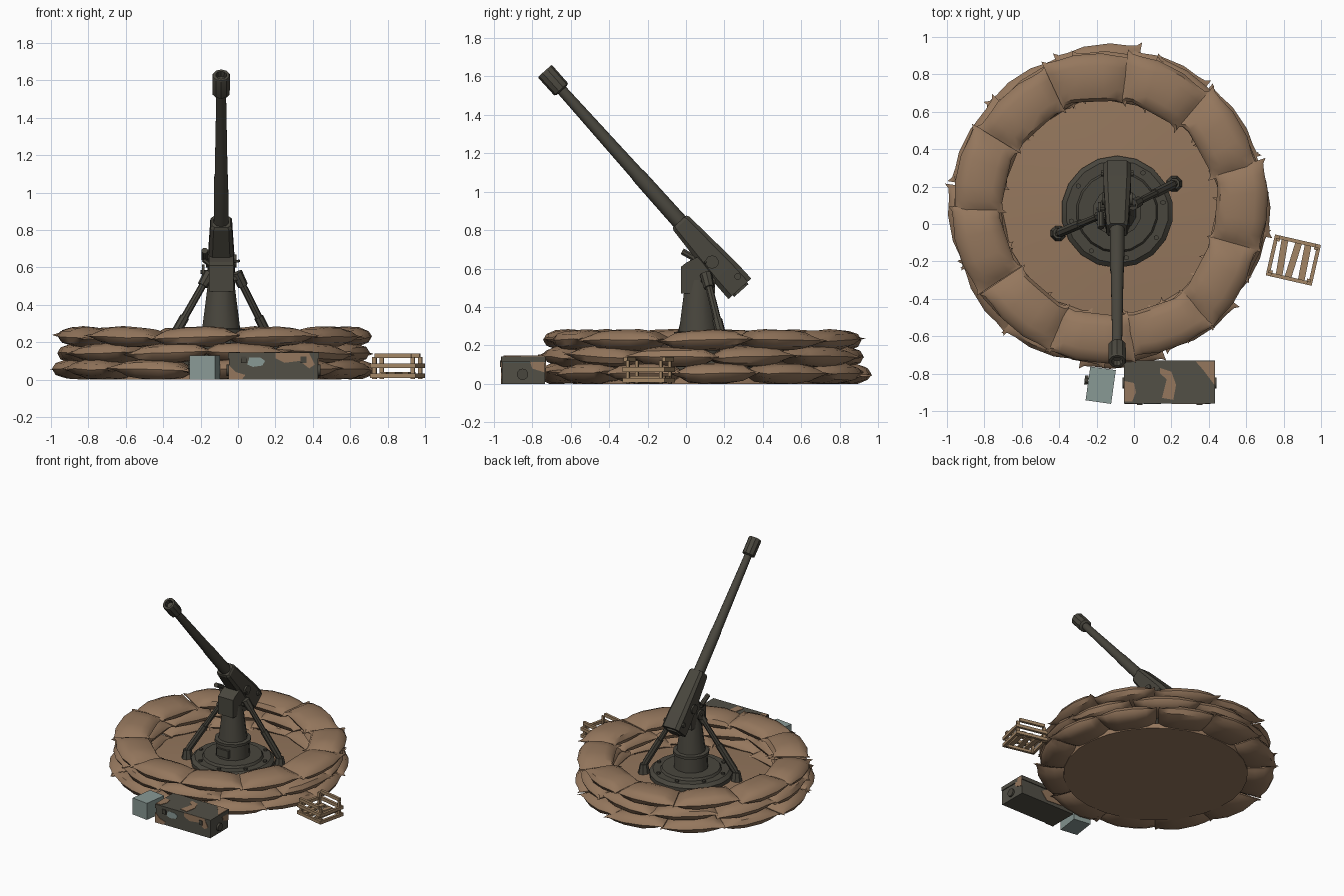
import bpy, math, random
from mathutils import Vector, Matrix

if "Cube" in bpy.data.objects:
    bpy.data.objects.remove(bpy.data.objects["Cube"])

random.seed(7)

def material(name, rgb):
    m = bpy.data.materials.new(name)
    m.diffuse_color = (*rgb, 1)
    m.use_nodes = True
    m.node_tree.nodes["Principled BSDF"].inputs["Base Color"].default_value = m.diffuse_color
    return m

SAND = material("sand brown", (0.30, 0.185, 0.11))
METAL = material("dark gun metal", (0.066, 0.061, 0.047))
CRATE = material("crate grey green", (0.085, 0.08, 0.062))
TEAL = material("pale teal grey", (0.25, 0.32, 0.30))
WOOD = material("pale wood", (0.36, 0.235, 0.13))

def mesh(name, verts, faces, mat, smooth=None):
    me = bpy.data.meshes.new(name)
    me.from_pydata([tuple(v) for v in verts], [], faces)
    me.materials.append(mat)
    if smooth:
        me.polygons.foreach_set("use_smooth", [True] * len(me.polygons))
        me.set_sharp_from_angle(angle=math.radians(smooth))
    ob = bpy.data.objects.new(name, me)
    bpy.context.collection.objects.link(ob)
    return ob

def loft(name, rings, mat, smooth=None):
    """Skin a list of equal-length point rings and cap both ends."""
    n = len(rings[0])
    faces = [(i * n + j, i * n + (j + 1) % n, (i + 1) * n + (j + 1) % n, (i + 1) * n + j)
             for i in range(len(rings) - 1) for j in range(n)]
    faces += [tuple(reversed(range(n))), tuple((len(rings) - 1) * n + j for j in range(n))]
    return mesh(name, [p for r in rings for p in r], faces, mat, smooth)

def tube(name, p1, p2, profile, mat, n=10, smooth=40):
    """Turned part along p1-p2; profile holds (fraction, radius) pairs."""
    p1, p2 = Vector(p1), Vector(p2)
    q = (p2 - p1).to_track_quat('Z', 'Y')
    rings = []
    for t, r in profile:
        c = p1.lerp(p2, t)
        rings.append([c + q @ Vector((r * math.cos(2 * math.pi * (j + .5) / n),
                                      r * math.sin(2 * math.pi * (j + .5) / n), 0)) for j in range(n)])
    return loft(name, rings, mat, smooth)

def rod(name, p1, p2, r1, r2=None, mat=METAL, n=10):
    return tube(name, p1, p2, [(0, r1), (1, r2 or r1)], mat, n)

def box(name, c, s, mat, rot=0, pivot=None):
    """Box of full size s; rotated about z around the pivot."""
    piv = Vector(pivot or c)
    R = Matrix.Rotation(rot, 3, 'Z')
    off = Vector(c) - (piv if pivot else Vector(c))
    rings = [[piv + R @ (off + Vector((x * s[0] / 2, y * s[1] / 2, z * s[2] / 2)))
              for x, y in ((-1, -1), (1, -1), (1, 1), (-1, 1))] for z in (-1, 1)]
    return loft(name, rings, mat)

# ---- sandbag ring: three staggered layers of pinched pillows
CX, CY = -0.13, 0.085
STATIONS = [(-1, 1.10, .10), (-.9, .96, .34), (-.68, .93, .82), (-.3, 1.0, 1.0),
            (.3, 1.0, 1.0), (.68, .93, .82), (.9, .96, .34), (1, 1.10, .10)]

def sandbag(name, ang, half, rad, z, hw, hh):
    tilt, lean, dr = (random.uniform(-.012, .012), random.uniform(-.05, .05), random.uniform(-.012, .012))
    rings = []
    for t, w, h in STATIONS:
        a = ang + t * half
        r0 = rad + dr + lean * t * .4
        ring = []
        for j in range(12):
            b = 2 * math.pi * j / 12
            c, s = math.cos(b), math.sin(b)
            r = r0 + hw * w * c
            zz = z + tilt * t + hh * h * math.copysign(abs(s) ** .8, s) + random.uniform(-.003, .003)
            ring.append((CX + r * math.cos(a), CY + r * math.sin(a), max(0, zz)))
        rings.append(ring)
    loft(name, rings, SAND, 42)

for layer, (z, rad, hw, count, phase) in enumerate(
        [(.055, .722, .137, 12, .1), (.142, .706, .13, 11, .37), (.228, .700, .13, 11, .02)]):
    for k in range(count):
        step = 2 * math.pi / count
        sandbag(f"sandbag_{layer + 1}_{k + 1}", phase + k * step + random.uniform(-.03, .03),
                step * .52, rad, z, hw * random.uniform(.94, 1.07), .055)

# ---- earth floor, slightly domed
tube("earth_floor", (CX, CY, 0), (CX, CY, .1), [(0, .66), (.4, .66), (.7, .3), (.75, .1)], SAND, 28, 30)

# ---- turntable and pedestal
GX, GY = -0.09, 0.065
tube("turntable", (GX, GY, .04), (GX, GY, .14),
     [(0, .30), (.6, .30), (.82, .275), (.83, .22), (1, .21)], METAL, 18, 30)
for k in range(8):
    a = k * math.pi / 4 + .2
    x, y = GX + .25 * math.cos(a), GY + .25 * math.sin(a)
    rod("turntable_bolt", (x, y, .11), (x, y, .135), .014, n=6)
tube("pedestal", (GX, GY, .13), (GX, GY, .54),
     [(0, .125), (.28, .118), (.29, .132), (.34, .132), (.35, .105), (1, .07)], METAL, 12, 35)
box("pedestal_hatch", (GX, GY - .115, .19), (.1, .03, .06), METAL)

# ---- cradle: side profile extruded across x
prof = [(-.025, .47), (.15, .47), (.15, .56), (.06, .66), (.0, .63), (-.025, .61)]
loft("cradle", [[(x, y, z) for y, z in prof] for x in (-.155, -.025)], METAL)

# ---- gun: frame along the barrel
BACK = Vector((GX, .28, .495))
TIP = Vector((GX, -.735, 1.628))
D = (TIP - BACK).normalized()
U = Vector((1, 0, 0)).cross(D)
if U.z < 0:
    U = -U
L = (TIP - BACK).length
X = Vector((1, 0, 0))

def section(dist, hx, hu, ch=.3):
    pts = [(-1, -1 + ch), (-1 + ch, -1), (1 - ch, -1), (1, -1 + ch),
           (1, 1 - ch), (1 - ch, 1), (-1 + ch, 1), (-1, 1 - ch)]
    return [BACK + D * dist + X * (a * hx) + U * (b * hu) for a, b in pts]

loft("breech_housing", [section(0, .074, .080), section(.12, .074, .078),
                        section(.455, .058, .055), section(.47, .05, .047)], METAL)
loft("breech_block", [section(-.012, .045, .05), section(.01, .045, .05)], METAL)
for s in (-1, 1):
    c = BACK + D * .055 + U * .035
    rod("breech_pin", c + X * s * .06, c + X * s * .086, .018, n=8)
    c = BACK + D * .2 - U * .015
    rod("trunnion", c + X * s * .05, c + X * s * .082, .035, n=10)
tube("barrel", BACK + D * .44, TIP - D * .1, [(0, .042), (.35, .039), (.37, .036), (1, .027)], METAL, 10)
tube("muzzle_brake", TIP - D * .135, TIP, [(0, .034), (.06, .048), (.95, .049), (1, .045), (1, .03), (.75, .026)],
     METAL, 10, 30)

# ---- side struts with ball joints and feet
for nm, top, foot in (("left", (-.165, .05, .545), (-.405, -.05, .125)),
                      ("right", (.005, .11, .545), (.215, .215, .125))):
    top, foot = Vector(top), Vector(foot)
    rod(nm + "_strut", foot, top, .021, .019, n=8)
    rod(nm + "_strut_sleeve", top.lerp(foot, .5), top.lerp(foot, .95), .026, n=8)
    inner = Vector((GX, GY + .02, .53))
    rod(nm + "_strut_bracket", inner, top, .025, n=8)
    out = (foot - top).normalized()
    rod(nm + "_strut_joint", top - out * .03, top + out * .05, .032, .028, n=8)
    rod(nm + "_strut_foot", foot - Vector((0, 0, .065)), foot + Vector((0, 0, .01)), .045, .03, n=8)

# ---- aiming gear on the left side
rod("sight_arm", (-.13, .04, .60), (-.185, .03, .64), .012, n=6)
rod("sight_tube", (-.178, .06, .645), (-.178, -.02, .69), .018, n=8)
rod("hand_wheel", (-.178, .08, .575), (-.192, .08, .575), .04, n=10)
rod("hand_wheel_shaft", (-.12, .08, .575), (-.20, .08, .575), .010, n=6)
rod("right_lever", (-.03, .1, .63), (.01, .1, .635), .007, n=6)

# ---- camouflage ammunition chest
box("ammo_chest", (.19, -.845, .056), (.475, .222, .112), CRATE)
box("ammo_chest_lid", (.19, -.845, .129), (.485, .23, .030), CRATE)
for x in (.03, .35):
    box("chest_latch", (x, -.961, .105), (.03, .012, .035), METAL)
for s in (-1, 1):
    x = .19 + s * .236
    rod("chest_handle", (x, -.85, .05), (x + s * .016, -.85, .05), .03, n=10)

def patch(name, outline, plane, mat):
    """Thin painted plate on the chest top, front, back or ends."""
    place = {"top": lambda a, b, e: (a, b, .1435 + e), "front": lambda a, b, e: (a, -.9575 - e, b),
             "back": lambda a, b, e: (a, -.7325 + e, b), "end": lambda a, b, e: (.4285 + e, a, b)}[plane]
    loft(name, [[place(a, b, e) for a, b in outline] for e in (0, .004)], mat)

patch("top_patch_mid", [(.15, -.93), (.21, -.94), (.225, -.86), (.20, -.79), (.14, -.77), (.14, -.80), (.175, -.83)], "top", SAND)
patch("top_patch_left", [(-.05, -.95), (-.01, -.95), (.01, -.90), (.0, -.85), (-.05, -.84)], "top", SAND)
patch("top_patch_right", [(.37, -.78), (.43, -.86), (.43, -.735), (.33, -.735)], "top", SAND)
patch("front_patch_right", [(.20, .115), (.25, .09), (.33, .10), (.38, .06), (.41, .08), (.38, .143), (.20, .143)], "front", SAND)
patch("front_patch_left", [(-.05, .0), (.02, .0), (.04, .025), (-.01, .04), (-.05, .08)], "front", SAND)
patch("front_patch_pale", [(.05, .08), (.08, .068), (.13, .075), (.145, .10), (.12, .118), (.06, .118)], "front", TEAL)
patch("back_patch", [(.05, .03), (.2, .02), (.25, .08), (.15, .14), (.08, .12)], "back", SAND)
patch("end_patch", [(-.80, .08), (-.735, .06), (-.735, .14), (-.82, .14)], "end", SAND)

# ---- pale fuel box
box("pale_box", (-.178, -.862, .065), (.138, .182, .13), TEAL, -.14)
rod("pale_box_knob", (-.245, -.835, .07), (-.264, -.833, .07), .026, n=8)

# ---- open slatted crate
P, ROT = (.852, -.193, 0), -.225
def slat(name, x, y, z, sx, sy, sz=.024, rot=0):
    box(name, (P[0] + x, P[1] + y, z), (sx, sy, sz), WOOD, ROT + rot, P)

for z in (.02, .075, .128):
    w = .25 if z < .1 else .20
    for s in (-1, 1):
        slat("crate_long_rail", 0, s * .102, z, w, .02)
        if z < .1:
            slat("crate_end_rail", s * .116, 0, z, .02, .22)
for x in (-.105, .105):
    for y in (-.088, .088):
        slat("crate_post", x, y, .062, .022, .016, .12)
for x, tilt in ((-.062, .06), (.0, -.08), (.062, .03)):
    slat("crate_slat", x, 0, .035, .036, .2, .014, tilt)
